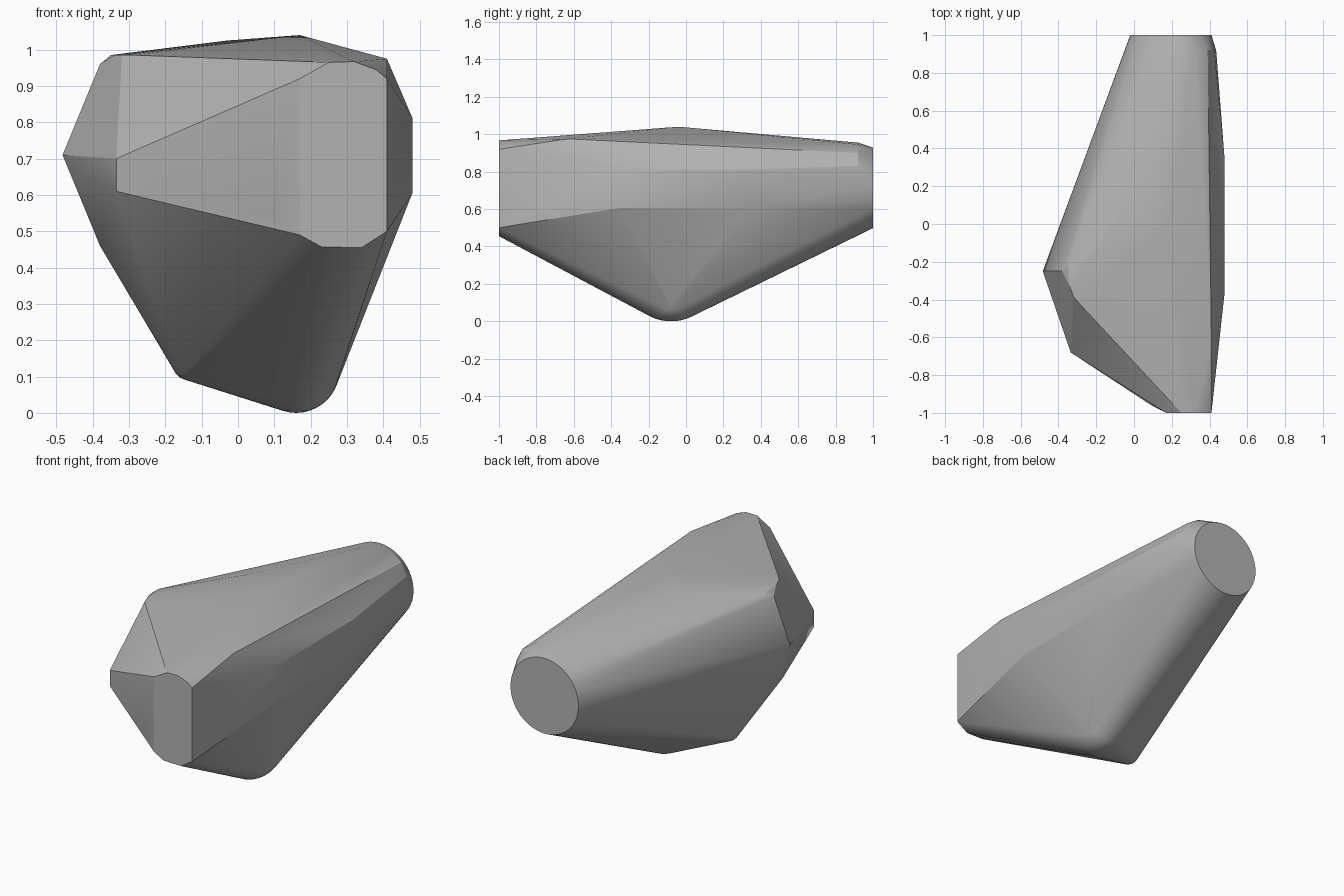
import bpy, bmesh, math

cube = bpy.data.objects.get("Cube")
if cube:
    bpy.data.objects.remove(cube, do_unlink=True)

grey = bpy.data.materials.new("stone_grey")
grey.use_nodes = True
colour = (0.45, 0.45, 0.45, 1)
grey.diffuse_color = colour
grey.node_tree.nodes["Principled BSDF"].inputs["Base Color"].default_value = colour


def ellipsoid(centre, radii, rings=10, segments=32):
    """Points on the lower half of an ellipsoid."""
    points = []
    for i in range(rings):
        a = math.pi / 2 * i / rings
        for j in range(segments):
            b = math.tau * j / segments
            unit = (math.cos(a) * math.cos(b), math.cos(a) * math.sin(b), -math.sin(a))
            points.append(tuple(c + r * u for c, r, u in zip(centre, radii, unit)))
    points.append((centre[0], centre[1], centre[2] - radii[2]))
    return points


# Round back end
points = [(0.195 + 0.215 * math.cos(math.tau * i / 48), 1,
           0.713 + 0.215 * math.sin(math.tau * i / 48)) for i in range(48)]

# Shoulder just ahead of the back end
points += [(x, 0.92, z) for x, z in
           ((0.435, 0.74), (0.425, 0.83), (0.39, 0.90), (0.32, 0.945), (0.22, 0.955))]

# Flat front end with clipped corners
points += [(x, -1, z) for x, z in
           ((0.41, 0.5), (0.41, 0.92), (0.38, 0.945), (0.32, 0.967), (0.25, 0.965),
            (0.17, 0.92), (0.17, 0.49), (0.23, 0.457), (0.34, 0.455))]
points += [(0.1, -0.965, 0.535)]

# Upright side facet
points += [(0.48, y, z) for y in (-0.36, 0.34) for z in (0.605, 0.812)]

# Top ridge and corners
points += [(0.17, -0.04, 1.04), (-0.03, 0.11, 1.025), (0.41, -0.63, 0.975)]

# Rounded upper corner on the narrow side
points += [(-0.35, -0.22, 0.985), (-0.34, -0.33, 0.985), (-0.32, -0.385, 0.985),
           (-0.29, -0.42, 0.985), (-0.38, -0.25, 0.96)]

# Narrow side points
points += [(-0.483, -0.25, 0.71), (-0.335, -0.68, 0.61), (-0.335, -0.68, 0.70),
           (-0.38, -0.33, 0.46)]

# Rounded underside keel
points += ellipsoid((0.16, -0.08, 0.12), (0.12, 0.18, 0.12))
points += ellipsoid((-0.135, -0.2, 0.135), (0.045, 0.06, 0.045), 5, 20)

# Wrap the points in a faceted body
bm = bmesh.new()
for p in points:
    bm.verts.new(p)
hull = bmesh.ops.convex_hull(bm, input=bm.verts[:])
spare = set(hull["geom_interior"]) | set(hull["geom_unused"])
bmesh.ops.delete(bm, geom=[v for v in spare if isinstance(v, bmesh.types.BMVert)], context="VERTS")
bmesh.ops.dissolve_limit(bm, angle_limit=0.01, verts=bm.verts[:], edges=bm.edges[:])
bmesh.ops.recalc_face_normals(bm, faces=bm.faces[:])
mesh = bpy.data.meshes.new("stone_body")
bm.to_mesh(mesh)
bm.free()
mesh.materials.append(grey)

body = bpy.data.objects.new("stone_body", mesh)
bpy.context.collection.objects.link(body)
bpy.ops.object.select_all(action="DESELECT")
body.select_set(True)
bpy.context.view_layer.objects.active = body
bpy.ops.object.shade_smooth_by_angle(angle=math.radians(20))
